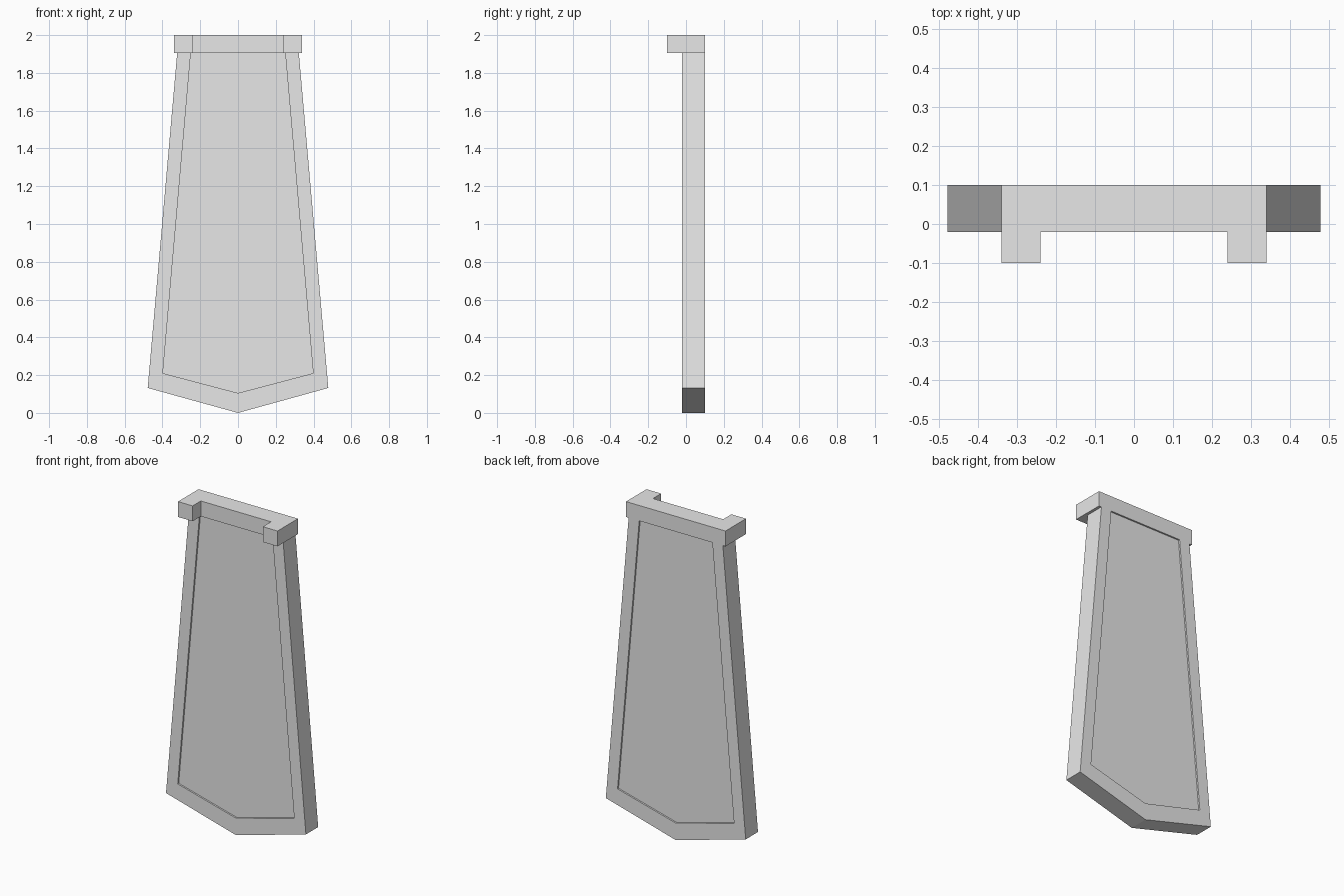
import bpy, bmesh

if "Cube" in bpy.data.objects:
    bpy.data.objects.remove(bpy.data.objects["Cube"])

grey = bpy.data.materials.new("plain grey")
grey.diffuse_color = (0.8, 0.8, 0.8, 1)
grey.use_nodes = True
grey.node_tree.nodes["Principled BSDF"].inputs["Base Color"].default_value = grey.diffuse_color


def finish(name, bm):
    bmesh.ops.recalc_face_normals(bm, faces=bm.faces)
    mesh = bpy.data.meshes.new(name)
    bm.to_mesh(mesh)
    bm.free()
    mesh.materials.append(grey)
    obj = bpy.data.objects.new(name, mesh)
    bpy.context.collection.objects.link(obj)
    return obj


FRONT, BACK, RECESS, BAR_Z = -0.02, 0.10, 0.01, 1.905

# Tapered outlines (x, z) from top right, round the pointed bottom, to top left
outer = [(0.322, BAR_Z), (0.478, 0.132), (0, 0), (-0.478, 0.132), (-0.322, BAR_Z)]
inner = [(0.25, BAR_Z), (0.398, 0.21), (0, 0.105), (-0.398, 0.21), (-0.25, BAR_Z)]

# Framed panel: recessed front, raised rim, outer wall, raised rim, recessed back
bm = bmesh.new()
steps = [(inner, FRONT + RECESS), (inner, FRONT), (outer, FRONT),
         (outer, BACK), (inner, BACK), (inner, BACK - RECESS)]
loops = [[bm.verts.new((x, y, z)) for x, z in outline] for outline, y in steps]
for a, b in zip(loops, loops[1:]):
    for i in range(len(a) - 1):   # the top side is closed by the bar
        bm.faces.new((a[i], a[i + 1], b[i + 1], b[i]))
bm.faces.new(loops[0])
bm.faces.new(loops[-1])
finish("framed_panel", bm)

# Top bar with a forward lug at each end, extruded up from its plan
half = [(0.24, FRONT), (0.24, -0.10), (0.34, -0.10), (0.34, BACK)]
plan = half + [(-x, y) for x, y in reversed(half)]
bm = bmesh.new()
base = bm.faces.new([bm.verts.new((x, y, BAR_Z)) for x, y in plan])
top = bmesh.ops.extrude_face_region(bm, geom=[base], use_keep_orig=True)["geom"]
bmesh.ops.translate(bm, vec=(0, 0, 2 - BAR_Z),
                    verts=[v for v in top if isinstance(v, bmesh.types.BMVert)])
finish("top_bar", bm)
